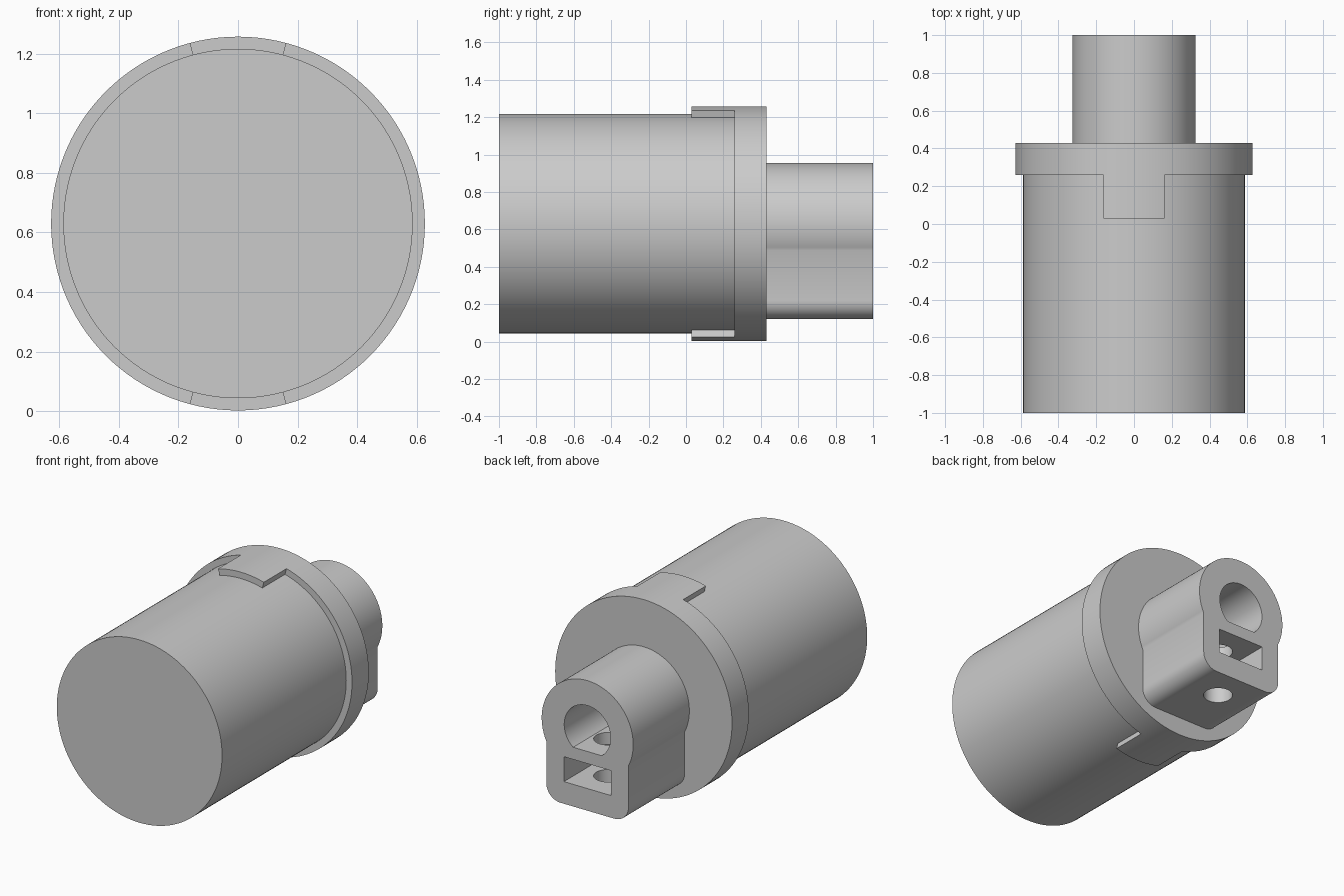
import bpy
import bmesh
from math import sin, cos, pi, radians, sqrt, acos, asin
from mathutils import Matrix

AXIS_Z = 0.63
BODY_R, FLANGE_R, SHAFT_R, BORE_R = 0.587, 0.628, 0.325, 0.165
SEGMENTS = 120

cube = bpy.data.objects.get("Cube")
if cube:
    bpy.data.objects.remove(cube, do_unlink=True)

grey = bpy.data.materials.new("plain_grey")
grey.use_nodes = True
colour = (0.6, 0.6, 0.6, 1)
grey.diffuse_color = colour
grey.node_tree.nodes["Principled BSDF"].inputs["Base Color"].default_value = colour


def arc(radius, start, end, steps, cx=0, cz=AXIS_Z):
    """Points on an arc in the xz plane."""
    angles = [start + (end - start) * i / steps for i in range(steps + 1)]
    return [(cx + radius * cos(a), cz + radius * sin(a)) for a in angles]


def circle(radius):
    return arc(radius, 0, 2 * pi, SEGMENTS)[:-1]


def finish(name, bm):
    bmesh.ops.recalc_face_normals(bm, faces=bm.faces[:])
    mesh = bpy.data.meshes.new(name)
    bm.to_mesh(mesh)
    bm.free()
    mesh.materials.append(grey)
    obj = bpy.data.objects.new(name, mesh)
    bpy.context.collection.objects.link(obj)
    return obj


def prism(name, profile, y0, y1):
    """Extrude an xz profile along y."""
    bm = bmesh.new()
    face = bm.faces.new([bm.verts.new((x, y0, z)) for x, z in profile])
    grown = bmesh.ops.extrude_face_region(bm, geom=[face], use_keep_orig=True)
    verts = [g for g in grown["geom"] if isinstance(g, bmesh.types.BMVert)]
    bmesh.ops.translate(bm, verts=verts, vec=(0, y1 - y0, 0))
    return finish(name, bm)


def cut(target, cutter):
    mod = target.modifiers.new("cut", "BOOLEAN")
    mod.operation, mod.solver, mod.object = "DIFFERENCE", "EXACT", cutter
    bpy.context.view_layer.objects.active = target
    bpy.ops.object.modifier_apply(modifier=mod.name)
    bpy.data.objects.remove(cutter, do_unlink=True)


# Main barrel
body = prism("body", circle(BODY_R), -1, 0.3)

# Flange with two locking tabs pulled forward from its front rim
bm = bmesh.new()
outer, inner, back = [
    [bm.verts.new((x, y, z)) for x, z in circle(r)]
    for r, y in ((FLANGE_R, 0.26), (BODY_R, 0.26), (FLANGE_R, 0.43))]
bm.faces.new(back)
bm.faces.new(inner)
tab_faces = []
for i in range(SEGMENTS):
    j = (i + 1) % SEGMENTS
    bm.faces.new((outer[i], outer[j], back[j], back[i]))
    rim = bm.faces.new((outer[i], inner[i], inner[j], outer[j]))
    if abs(rim.calc_center_median().x) < FLANGE_R * sin(radians(14)):
        tab_faces.append(rim)
grown = bmesh.ops.extrude_face_region(bm, geom=tab_faces)
verts = [g for g in grown["geom"] if isinstance(g, bmesh.types.BMVert)]
bmesh.ops.translate(bm, verts=verts, vec=(0, -0.23, 0))
flange = finish("flange_with_tabs", bm)

# Rear stem: round top joined to a block with rounded lower corners
half, corner, bottom = 0.292, 0.1, 0.12
join = acos(half / SHAFT_R)
cx, cz = half - corner, bottom + corner
profile = arc(SHAFT_R, -join, pi + join, 72)
profile += arc(corner, pi, 1.5 * pi, 12, -cx, cz)
profile += arc(corner, 1.5 * pi, 2 * pi, 12, cx, cz)
stem = prism("rear_stem", profile, 0.42, 1)

# Flat-bottomed bore and rectangular slot, open at the rear
flat = asin(0.13 / BORE_R)
cut(stem, prism("bore_cutter", arc(BORE_R, -flat, pi + flat, 64), 0.43, 1.1))
slot = [(-0.167, 0.262), (0.167, 0.262), (0.167, 0.422), (-0.167, 0.422)]
cut(stem, prism("slot_cutter", slot, 0.43, 1.1))

# Upright screw hole from the underside into the bore
bm = bmesh.new()
bmesh.ops.create_cone(bm, cap_ends=True, segments=48, radius1=0.087, radius2=0.087,
                      depth=0.6, matrix=Matrix.Translation((0, 0.785, 0.3)))
cut(stem, finish("screw_hole_cutter", bm))

# Smooth round surfaces, keep hard edges
bpy.ops.object.select_all(action="DESELECT")
for obj in (body, flange, stem):
    obj.select_set(True)
bpy.context.view_layer.objects.active = stem
bpy.ops.object.shade_smooth_by_angle(angle=radians(30))
